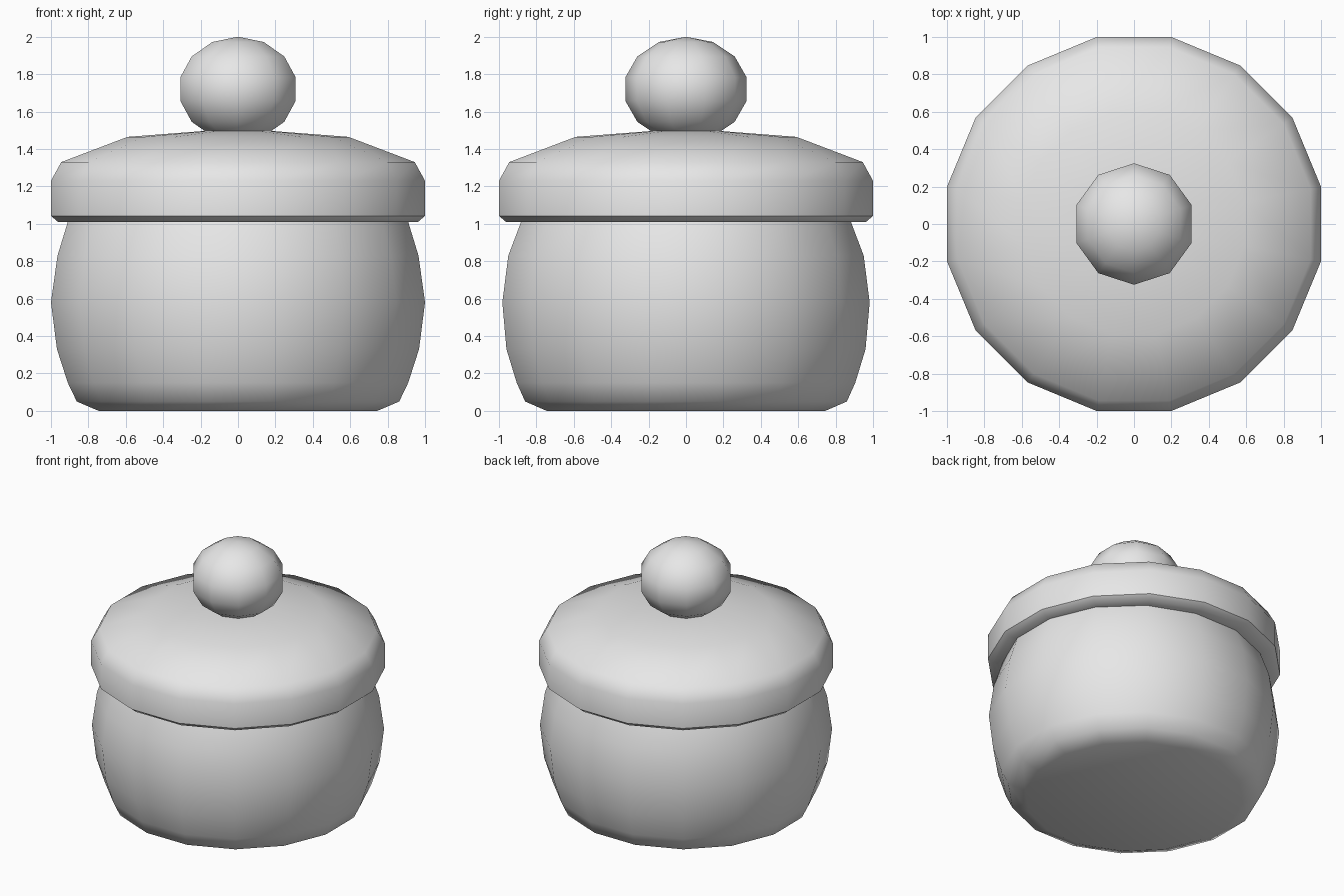
import bpy
import bmesh
from math import cos, sin, pi, radians

if "Cube" in bpy.data.objects:
    bpy.data.objects.remove(bpy.data.objects["Cube"])

SIDES = 16
CORNER = 1 / cos(pi / SIDES)  # flat-to-flat half width -> corner radius

grey = bpy.data.materials.new("plain_grey")
grey.use_nodes = True
grey.diffuse_color = (0.8, 0.8, 0.8, 1)
grey.node_tree.nodes["Principled BSDF"].inputs["Base Color"].default_value = (0.8, 0.8, 0.8, 1)


def finish(name, bm, sharp_angle):
    """Turn the bmesh into a smooth shaded object."""
    bmesh.ops.recalc_face_normals(bm, faces=bm.faces)
    mesh = bpy.data.meshes.new(name)
    bm.to_mesh(mesh)
    bm.free()
    mesh.materials.append(grey)
    obj = bpy.data.objects.new(name, mesh)
    bpy.context.collection.objects.link(obj)
    bpy.ops.object.select_all(action="DESELECT")
    bpy.context.view_layer.objects.active = obj
    obj.select_set(True)
    bpy.ops.object.shade_smooth_by_angle(angle=radians(sharp_angle))
    return obj


def turned(name, profile, sharp_angle):
    """Stack of rings (half width x, half width y, height), capped at both ends."""
    bm = bmesh.new()
    rings = []
    for wx, wy, z in profile:
        angles = [2 * pi * (i + 0.5) / SIDES for i in range(SIDES)]
        rings.append([bm.verts.new((wx * CORNER * cos(a), wy * CORNER * sin(a), z))
                      for a in angles])
    for low, high in zip(rings, rings[1:]):
        for i in range(SIDES):
            j = (i + 1) % SIDES
            bm.faces.new((low[i], low[j], high[j], high[i]))
    bm.faces.new(rings[0][::-1])
    bm.faces.new(rings[-1])
    return finish(name, bm, sharp_angle)


# Rounded pot, slightly narrower front to back near the top
turned("pot_body", [
    (0.745, 0.745, 0), (0.862, 0.86, 0.05), (0.91, 0.905, 0.15),
    (0.968, 0.96, 0.33), (1, 0.982, 0.58), (0.965, 0.95, 0.83),
    (0.91, 0.882, 1.01), (0.895, 0.87, 1.04)], 50)

# Overhanging lid with a bevelled rim and a shallow dome
lid_profile = [(0.86, 1.012), (0.962, 1.01), (1, 1.042), (1, 1.23),
               (0.945, 1.33), (0.59, 1.465), (0.2, 1.495)]
turned("lid", [(w, w, z) for w, z in lid_profile], 45)

# Faceted round knob, a little flattened
bm = bmesh.new()
bmesh.ops.create_uvsphere(bm, u_segments=10, v_segments=7, radius=1)
bmesh.ops.scale(bm, vec=(0.333, 0.333, 0.28), verts=bm.verts)
bmesh.ops.translate(bm, vec=(0, 0, 1.72), verts=bm.verts)
finish("lid_knob", bm, 60)
